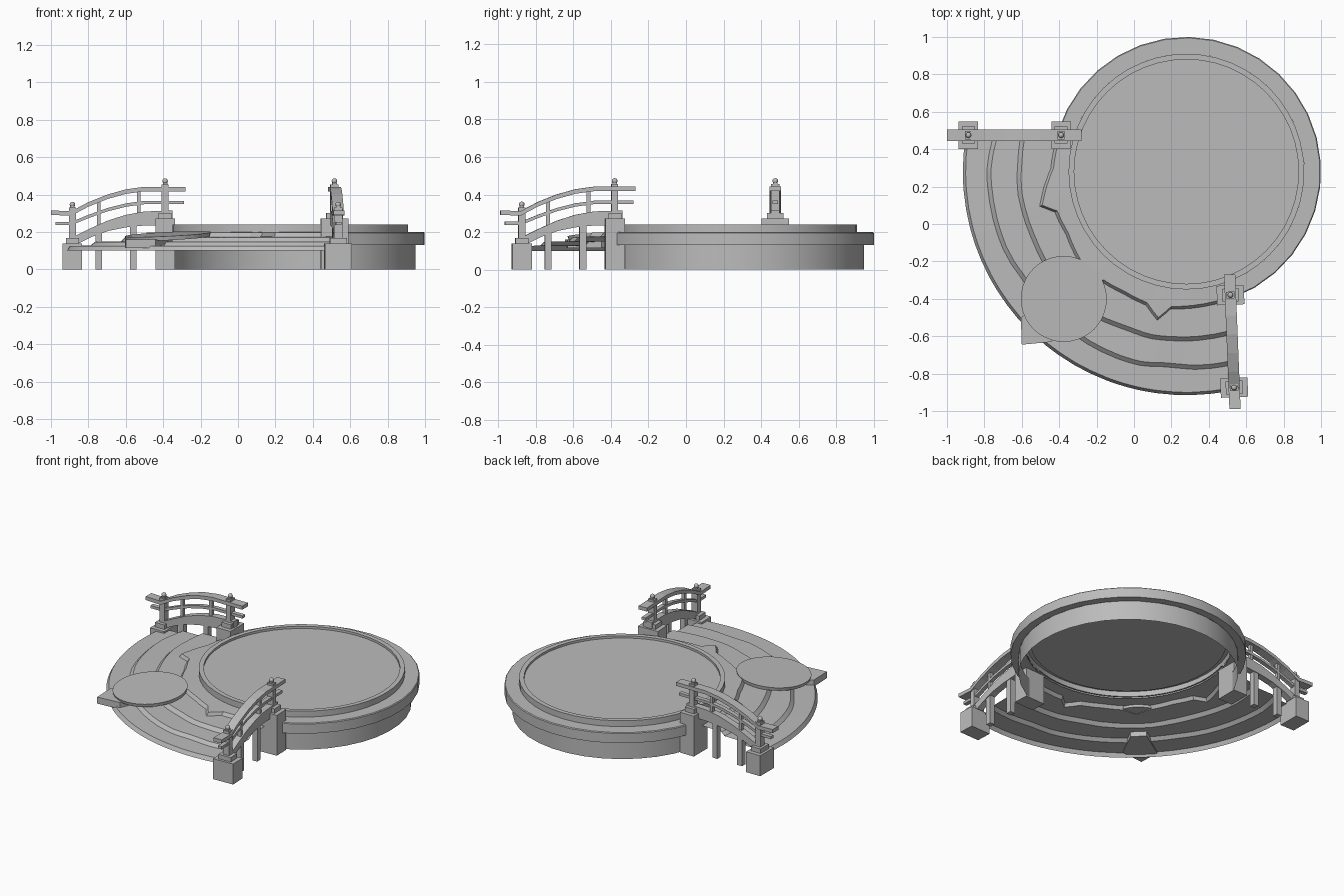
import bpy, bmesh, math, random
from mathutils import Matrix, Vector

random.seed(4)
if "Cube" in bpy.data.objects:
    bpy.data.objects.remove(bpy.data.objects["Cube"])

stone = bpy.data.materials.new("grey_stone")
stone.use_nodes = True
GREY = (0.5, 0.5, 0.5, 1)
stone.diffuse_color = GREY
stone.node_tree.nodes["Principled BSDF"].inputs["Base Color"].default_value = GREY

C = Vector((0.28, 0.28, 0))  # centre shared by the basin and the terraces


def finish(name, bm, matrix=Matrix(), smooth=0, recalc=True):
    if recalc:
        bmesh.ops.recalc_face_normals(bm, faces=bm.faces)
    mesh = bpy.data.meshes.new(name)
    bm.to_mesh(mesh)
    bm.free()
    mesh.transform(matrix)
    if matrix.determinant() < 0:
        mesh.flip_normals()
    mesh.materials.append(stone)
    obj = bpy.data.objects.new(name, mesh)
    bpy.context.collection.objects.link(obj)
    if smooth:
        bpy.ops.object.select_all(action="DESELECT")
        obj.select_set(True)
        bpy.context.view_layer.objects.active = obj
        bpy.ops.object.shade_smooth_by_angle(angle=math.radians(smooth))
    return obj


def skin(bm, columns, closed=False):
    """Join neighbouring columns of points with quads."""
    rows = [[bm.verts.new(p) for p in col] for col in columns]
    for a, b in zip(rows, rows[1:] + rows[:1] if closed else rows[1:]):
        for i in range(len(a) - 1):
            bm.faces.new((a[i], b[i], b[i + 1], a[i + 1]))
    return rows


def sweep(name, profile, start, end, steps):
    """Turn an (r, z) profile about the basin centre."""
    closed = end - start >= 360
    bm = bmesh.new()
    cols = []
    for i in range(steps if closed else steps + 1):
        a = math.radians(start + (end - start) * i / steps)
        cols.append([C + Vector((r * math.cos(a), r * math.sin(a), z)) for r, z in profile])
    rows = skin(bm, cols, closed)
    if closed:
        bm.faces.new([row[-1] for row in rows])
    finish(name, bm, smooth=25, recalc=False)


def box(name, x, y, z, matrix=Matrix()):
    bm = bmesh.new()
    bmesh.ops.create_cube(bm, size=1)
    for v in bm.verts:
        v.co = [lo + (c + 0.5) * (hi - lo) for c, (lo, hi) in zip(v.co, (x, y, z))]
    finish(name, bm, matrix)


def prism(name, outline, place):
    """Extrude an outline; place(point, side) gives the two end positions."""
    bm = bmesh.new()
    ends = [[bm.verts.new(place(p, s)) for p in outline] for s in (-1, 1)]
    skin_ends = list(zip(*ends))
    for (a, b), (c, d) in zip(skin_ends, skin_ends[1:] + skin_ends[:1]):
        bm.faces.new((a, b, d, c))
    for e in ends:
        bm.faces.new(e)
    return bm


def lerp(table, x):
    for (x0, y0), (x1, y1) in zip(table, table[1:]):
        if x <= x1:
            return y0 + (y1 - y0) * max(0, (x - x0) / (x1 - x0))
    return table[-1][1]


# Basin: outer wall and ledge stop at the bridges, the inner basin is complete
sweep("basin_wall", [(0.67, 0), (0.67, 0.13)], -70, 163, 24)
sweep("basin_ledge", [(0.67, 0.13), (0.72, 0.13), (0.72, 0.195), (0.715, 0.2), (0.63, 0.2)], -70, 163, 22)
sweep("basin_floor", [(0.63, 0.19), (0.63, 0.24), (0.6, 0.24), (0.6, 0.225)], 0, 360, 48)

# Terraces: stepped fan between the two bridges, with a ragged upper edge
ragged = [(-.4, .45), (-.43, .3), (-.49, .1), (-.41, .07), (-.35, -.05), (-.28, -.2), (-.26, -.29),
          (-.16, -.3), (-.05, -.36), (.07, -.42), (.13, -.5), (.2, -.44), (.35, -.43), (.48, -.4)]


def limits(r):
    return math.pi - math.asin(0.18 / r), 1.5 * math.pi + math.asin(0.22 / r)


edge = []
for x, y in ragged:
    dx, dy = x - C.x, y - C.y
    r = math.hypot(dx, dy)
    lo, hi = limits(r)
    edge.append(((math.atan2(dy, dx) % math.tau - lo) / (hi - lo), r))
stops = [i / 13 for i in range(14)]
middle = [(t, 0.89 + random.uniform(-0.012, 0.012)) for t in stops]
lower = [(t, 1.035 + random.uniform(-0.012, 0.012)) for t in stops]

bm = bmesh.new()
columns = []
for t in sorted({round(k[0], 4) for k in edge} | {i / 24 for i in range(25)}):
    t = min(max(t, 0), 1)
    r1, r2, r3 = lerp(lower, t), lerp(middle, t), lerp(edge, t)
    section = [(1.195, 0.1), (1.18, 0.125), (r1 + 0.022, 0.128), (r1, 0.148), (r2 + 0.022, 0.15),
               (r2, 0.172), (r3 + 0.015, 0.176), (r3, 0.197), (0.62, 0.2)]
    col = []
    for r, z in section:
        lo, hi = limits(r)
        a = lo + (hi - lo) * t
        col.append(C + Vector((r * math.cos(a), r * math.sin(a), z)))
    columns.append(col)
skin(bm, columns)
finish("terraces", bm, smooth=20, recalc=False)

# Round landing, tipped outward, resting on a corner slab
bm = bmesh.new()
bmesh.ops.create_cone(bm, cap_ends=True, segments=40, radius1=0.225, radius2=0.23, depth=0.022)
tilt = Matrix.Rotation(math.radians(4), 4, Vector((1, -1, 0)))
finish("round_landing", bm, Matrix.Translation((-0.375, -0.4, 0.178)) @ tilt, smooth=30)
corner = [(-0.6, -0.645), (-0.44, -0.63), (-0.35, -0.45), (-0.42, -0.38), (-0.605, -0.5)]
finish("corner_slab", prism("corner", corner, lambda p, s: (p[0], p[1], 0.138 + 0.022 * s)))


# Bridges: built along local x with y across
def beam(name, top, bottom, half, matrix):
    bm = prism(name, top + bottom[::-1], lambda p, s: (p[0], s * half, p[1]))
    finish(name, bm, matrix)


def rail(name, path, thick, half, matrix):
    beam(name, path, [(x, z - thick) for x, z in path], half, matrix)


def post(label, x, base, head, matrix):
    box(label + "_pier", (x - 0.052, x + 0.052), (-0.073, 0.073), (0, base), matrix)
    box(label + "_plinth", (x - 0.035, x + 0.035), (-0.045, 0.045), (base, base + 0.03), matrix)
    box(label + "_post", (x - 0.018, x + 0.018), (-0.022, 0.022), (base, head), matrix)
    box(label + "_cap", (x - 0.012, x + 0.012), (-0.012, 0.012), (head, head + 0.008), matrix)
    bm = bmesh.new()
    bmesh.ops.create_uvsphere(bm, u_segments=12, v_segments=8, radius=0.015)
    finish(label + "_finial", bm, matrix @ Matrix.Translation((x, 0, head + 0.017)), smooth=40)


arch_top = [(-.9, .165), (-.8, .215), (-.7, .26), (-.6, .292), (-.5, .31), (-.35, .315)]
arch_low = [(-.86, .135), (-.78, .175), (-.69, .207), (-.6, .225), (-.5, .235), (-.35, .238)]
hand = [(-1, .315), (-.89, .312), (-.8, .36), (-.7, .4), (-.6, .428), (-.5, .442), (-.28, .442)]
mid = [(-.975, .255), (-.89, .255), (-.8, .292), (-.7, .328), (-.6, .353), (-.5, .367), (-.29, .367)]


def bridge(side, matrix):
    post(side + "_outer", -0.885, 0.138, 0.33, matrix)
    post(side + "_inner", -0.39, 0.272, 0.455, matrix)
    beam(side + "_arch", arch_top, arch_low, 0.022, matrix)
    rail(side + "_handrail", hand, 0.024, 0.03, matrix)
    rail(side + "_middle_rail", mid, 0.018, 0.014, matrix)
    for x in (-0.745, -0.53):
        box(side + "_baluster", (x - 0.01, x + 0.01), (-0.012, 0.012),
            (lerp(arch_top, x) - 0.02, lerp(hand, x) - 0.01), matrix)
    for x in (-0.745, -0.56):
        box(side + "_leg", (x - 0.018, x + 0.018), (-0.018, 0.018),
            (0, lerp(arch_low, x) + 0.02), matrix)


bridge("right_bridge", Matrix.Translation((0, 0.475, 0)))
swap = Matrix(((0, 1, 0, 0), (1, 0, 0, 0), (0, 0, 1, 0), (0, 0, 0, 1)))
turn = Matrix.Rotation(math.radians(2.3), 4, "Z")
bridge("front_bridge", Matrix.Translation((0.5, 0.01, 0)) @ turn @ swap)
